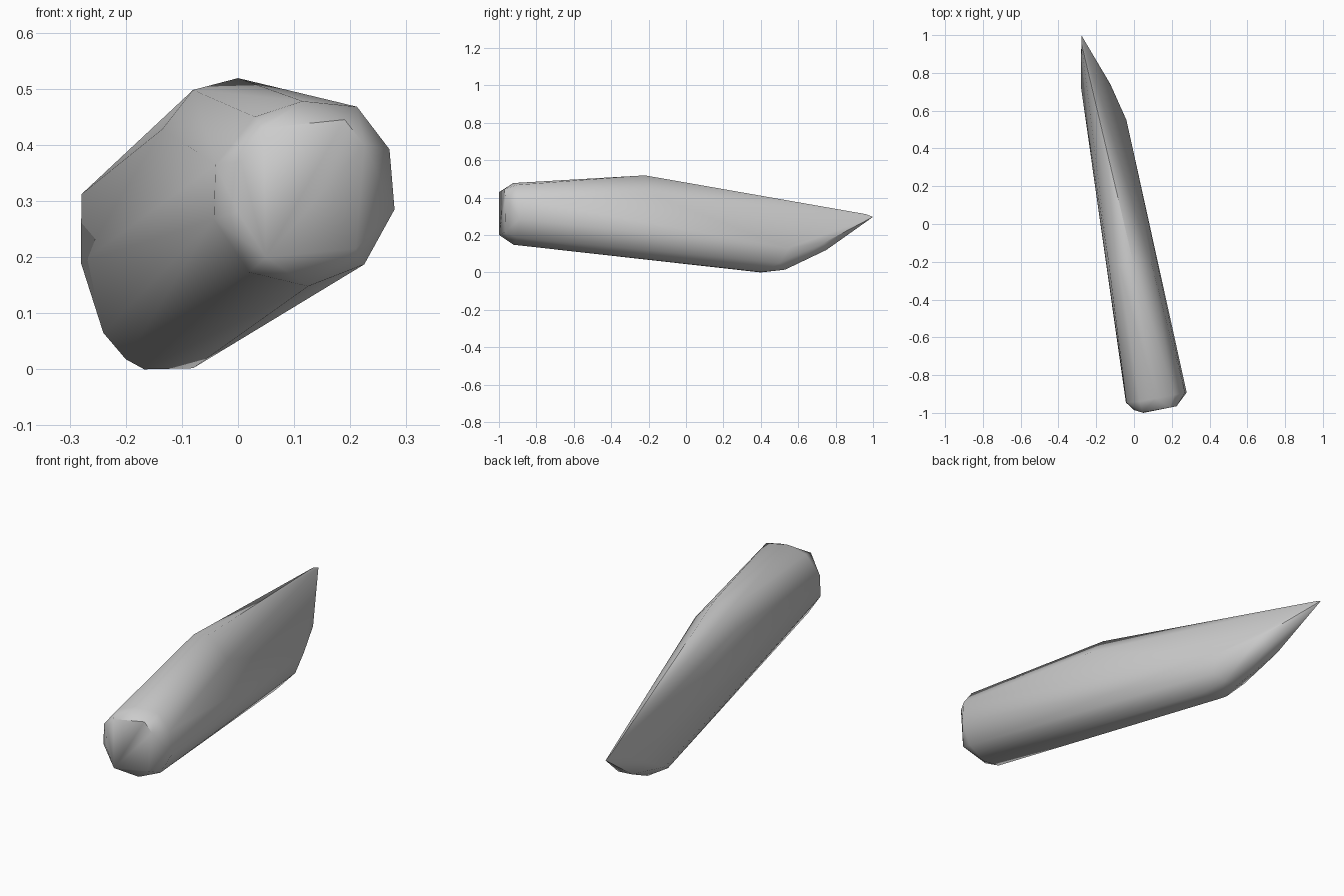
import bpy, bmesh, math

# blunt front end: rim outline (x, z) and inner cap
rim = [(0.03, 0.45), (0.115, 0.478), (0.212, 0.468), (0.27, 0.392), (0.279, 0.285),
       (0.225, 0.187), (0.125, 0.148), (0.02, 0.173), (-0.043, 0.268), (-0.04, 0.365)]
cap = [(0.045, 0.43), (0.19, 0.445), (0.225, 0.4), (0.21, 0.215), (0.05, 0.2), (0.0, 0.28), (0.005, 0.37)]
pts = [(x, -0.945 + 0.19 * max(0, x - 0.0) + 0.0 * z, z) for x, z in rim]
pts += [(x, -1.0 + max(0, x - 0.05) * 0.2 + max(0, 0.05 - x) * 0.3, z) for x, z in cap]

# ridge shoulders along the top
pts += [(0.0, -0.22, 0.519), (-0.08, -0.22, 0.498), (-0.135, -0.2, 0.428), (0.09, -0.2, 0.42)]

# keel and swept rear end
pts += [(-0.08, 0.4, 0.002), (-0.167, 0.4, 0.0), (-0.2, 0.42, 0.018), (-0.24, 0.5, 0.065),
        (-0.1, 0.53, 0.015), (-0.17, 0.53, 0.015), (-0.05, 0.5, 0.05), (-0.04, 0.55, 0.13),
        (-0.17, 0.75, 0.12), (-0.235, 0.74, 0.12), (-0.125, 0.74, 0.16), (-0.28, 0.72, 0.19)]

# pointed tip
pts += [(-0.279, 1.0, 0.297), (-0.279, 0.96, 0.312)]

bm = bmesh.new()
for p in pts:
    bm.verts.new(p)
res = bmesh.ops.convex_hull(bm, input=bm.verts[:])
bmesh.ops.delete(bm, geom=[v for v in bm.verts if not v.link_faces], context='VERTS')
bmesh.ops.recalc_face_normals(bm, faces=bm.faces[:])
mesh = bpy.data.meshes.new("pointed_shard")
bm.to_mesh(mesh)
bm.free()
shard = bpy.data.objects.new("pointed_shard", mesh)
bpy.context.collection.objects.link(shard)
bpy.context.view_layer.objects.active = shard
shard.select_set(True)
bpy.ops.object.shade_smooth_by_angle(angle=math.radians(45))
